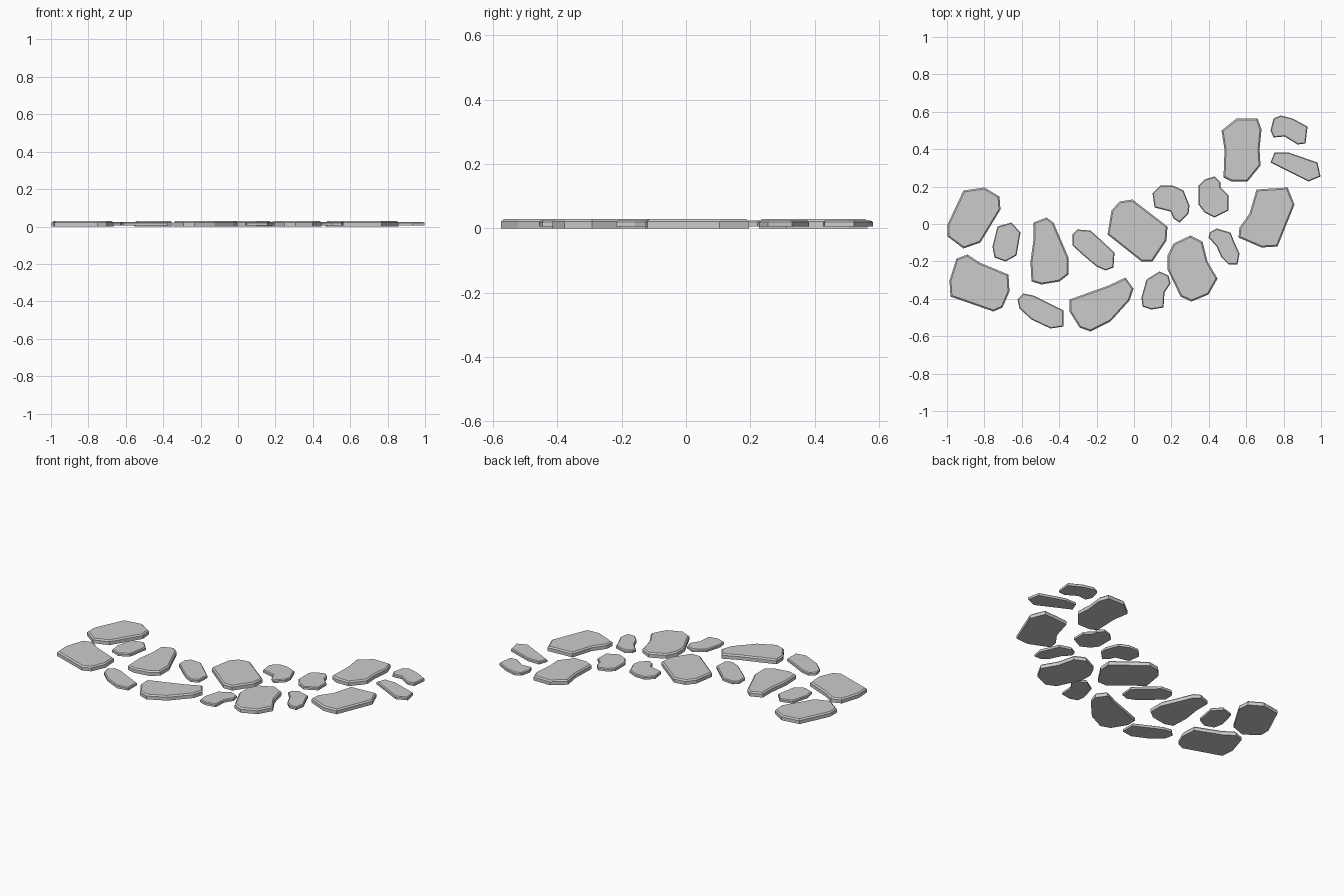
import bpy, bmesh

UNIT = 187.0           # outline units per model unit
CX, CY = 1134.5, 224.5  # outline origin (y counts downward)


def stone(name, pts, z0, z1, chamfer):
    """Flat faceted stone: outline extruded upward with a chamfered top rim."""
    bm = bmesh.new()
    vs = [bm.verts.new(((x - CX) / UNIT, (CY - y) / UNIT, z0)) for x, y in pts]
    base = bm.faces.new(vs)
    res = bmesh.ops.extrude_face_region(bm, geom=[base], use_keep_orig=True)
    top = [v for v in res['geom'] if isinstance(v, bmesh.types.BMVert)]
    bmesh.ops.translate(bm, verts=top, vec=(0, 0, z1 - z0))
    bmesh.ops.recalc_face_normals(bm, faces=bm.faces)
    rim = [e for e in bm.edges if all(v.co.z > z1 - 1e-5 for v in e.verts)]
    bmesh.ops.bevel(bm, geom=rim, offset=chamfer, segments=1,
                    affect='EDGES', profile=0.5, clamp_overlap=True)
    bmesh.ops.recalc_face_normals(bm, faces=bm.faces)
    me = bpy.data.meshes.new(name)
    bm.to_mesh(me)
    bm.free()
    bpy.context.collection.objects.link(bpy.data.objects.new(name, me))


def slab(name, *pts):
    stone("slab_" + name, pts, 0.0, 0.029, 0.008)


def pebble(name, *pts):
    stone("small_stone_" + name, pts, 0.006, 0.024, 0.005)


# Large stepping slabs, left to right along the path
slab("1", (948, 225), (964, 191), (985, 188), (1000, 197), (1001, 210), (981, 243), (964, 249), (948, 237))
slab("2", (957, 259), (968, 255), (980, 263), (1009, 275), (1010, 292), (1003, 308), (994, 312), (951, 297), (950, 281))
slab("3", (1034, 223), (1047, 218), (1054, 223), (1069, 258), (1069, 275), (1060, 282), (1042, 285), (1032, 282), (1031, 262), (1034, 240))
slab("4", (1070, 300), (1109, 286), (1126, 278), (1134, 289), (1130, 301), (1111, 322), (1091, 332), (1080, 328), (1070, 312))
slab("5", (1112, 211), (1120, 202), (1133, 200), (1168, 227), (1167, 241), (1153, 262), (1142, 262), (1108, 235))
slab("6", (1174, 244), (1191, 236), (1203, 242), (1208, 262), (1218, 279), (1209, 295), (1192, 302), (1181, 297), (1168, 270), (1168, 256))
slab("7", (1257, 190), (1288, 188), (1295, 205), (1278, 247), (1262, 248), (1239, 238), (1240, 228), (1250, 214))
slab("8", (1222, 131), (1237, 119), (1258, 119), (1262, 130), (1260, 150), (1261, 166), (1248, 182), (1232, 182), (1224, 178), (1225, 150))

# Thinner small stones filling the gaps
pebble("1", (998, 227), (1012, 223), (1021, 233), (1017, 256), (1006, 262), (995, 258), (993, 247))
pebble("2", (1018, 300), (1024, 294), (1034, 296), (1064, 311), (1064, 327), (1051, 329), (1032, 320), (1020, 309))
pebble("3", (1073, 235), (1078, 230), (1091, 231), (1101, 240), (1115, 253), (1114, 268), (1106, 271), (1097, 267), (1084, 256), (1073, 246))
pebble("4", (1153, 194), (1161, 186), (1173, 186), (1184, 191), (1190, 206), (1189, 214), (1180, 223), (1174, 219), (1171, 212), (1155, 208))
pebble("5", (1147, 280), (1160, 272), (1169, 276), (1171, 284), (1165, 293), (1164, 308), (1152, 310), (1143, 307), (1142, 298))
pebble("6", (1199, 186), (1205, 180), (1215, 177), (1221, 183), (1221, 188), (1229, 196), (1229, 211), (1215, 218), (1205, 213), (1199, 205))
pebble("7", (1210, 233), (1217, 229), (1231, 233), (1235, 243), (1240, 254), (1238, 265), (1229, 265), (1222, 258), (1217, 247), (1209, 238))
pebble("8", (1274, 119), (1281, 116), (1293, 119), (1308, 127), (1306, 144), (1298, 145), (1285, 137), (1274, 138), (1271, 131))
pebble("9", (1275, 153), (1289, 153), (1318, 163), (1321, 177), (1309, 182), (1271, 163))
